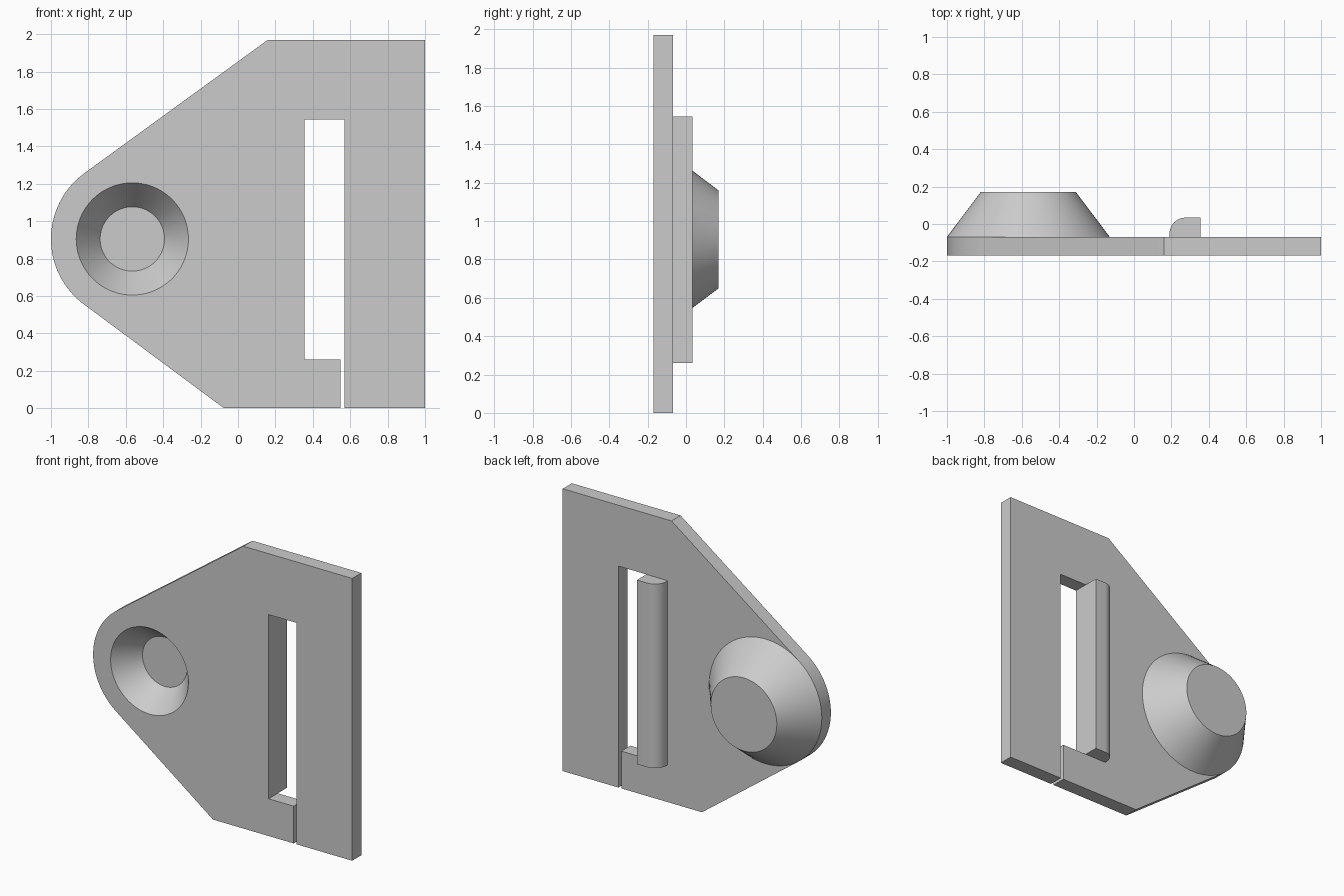
import bpy
import bmesh
from math import sin, cos, pi, atan2, radians
from mathutils import Matrix, Vector

cube = bpy.data.objects.get("Cube")
if cube:
    bpy.data.objects.remove(cube)

grey = bpy.data.materials.new("plain_grey")
grey.use_nodes = True
colour = (0.6, 0.6, 0.6, 1)
grey.diffuse_color = colour
grey.node_tree.nodes["Principled BSDF"].inputs["Base Color"].default_value = colour

# Main dimensions
FRONT, BACK = -0.169, -0.069
TOP = 1.97
CX, CZ = -0.565, 0.905
BOSS_R, RECESS_R = 0.435, 0.3
SLOT_L, SLOT_R, SLOT_LOW, SLOT_HIGH = 0.355, 0.57, 0.26, 1.545
GAP_L = 0.548


def finish(name, bm):
    bmesh.ops.recalc_face_normals(bm, faces=bm.faces)
    mesh = bpy.data.meshes.new(name)
    bm.to_mesh(mesh)
    bm.free()
    mesh.materials.append(grey)
    obj = bpy.data.objects.new(name, mesh)
    bpy.context.collection.objects.link(obj)
    bpy.ops.object.select_all(action='DESELECT')
    obj.select_set(True)
    bpy.context.view_layer.objects.active = obj
    bpy.ops.object.shade_smooth_by_angle(angle=radians(30))
    return obj


def arc(cx, cy, r, start, end, steps):
    angles = [start + (end - start) * i / steps for i in range(steps + 1)]
    return [(cx + r * cos(a), cy + r * sin(a)) for a in angles]


def prism(name, loops, place, direction):
    """Fill closed outlines (the later ones are holes) and extrude them."""
    bm = bmesh.new()
    for loop in loops:
        verts = [bm.verts.new(place(*p)) for p in loop]
        for i, v in enumerate(verts):
            bm.edges.new((verts[i - 1], v))
    bmesh.ops.triangle_fill(bm, edges=bm.edges[:], use_beauty=True)
    out = bmesh.ops.extrude_face_region(bm, geom=bm.faces[:])
    moved = [g for g in out["geom"] if isinstance(g, bmesh.types.BMVert)]
    bmesh.ops.translate(bm, verts=moved, vec=direction)
    return finish(name, bm)


# Plate: rounded nose, sloping edges, and a slot opened below by a narrow gap
tangent = atan2(0.352, -0.255)
outline = arc(CX, CZ, BOSS_R, tangent, 2 * pi - tangent, 32)
outline += [
    (-0.075, 0), (GAP_L, 0), (GAP_L, SLOT_LOW), (SLOT_L, SLOT_LOW),
    (SLOT_L, SLOT_HIGH), (SLOT_R, SLOT_HIGH), (SLOT_R, 0),
    (1, 0), (1, TOP), (0.16, TOP),
]
hole = arc(CX, CZ, RECESS_R, 0, 2 * pi, 96)[:-1]
prism("plate", [outline, hole],
      lambda x, z: (x, FRONT, z), Vector((0, BACK - FRONT, 0)))

# Raised bar beside the slot, with one rounded back edge
bar_l, bar_back, bar_r = 0.19, 0.034, 0.085
bar = [(SLOT_L, BACK), (SLOT_L, bar_back)]
bar += arc(bar_l + bar_r, bar_back - bar_r, bar_r, pi / 2, pi, 12)
bar.append((bar_l, BACK))
prism("slot_bar", [bar],
      lambda x, y: (x, y, SLOT_LOW), Vector((0, 0, SLOT_HIGH - SLOT_LOW)))

# Boss: tapered outside with a tapered recess open at the front
profile = [(0, 0), (0.172, 0), (RECESS_R, FRONT), (RECESS_R, BACK),
           (BOSS_R, BACK), (0.255, 0.17), (0, 0.17)]
bm = bmesh.new()
points = [bm.verts.new((CX + r, y, CZ)) for r, y in profile]
edges = [bm.edges.new(pair) for pair in zip(points, points[1:])]
bmesh.ops.spin(bm, geom=points + edges, cent=(CX, 0, CZ), axis=(0, 1, 0),
               angle=2 * pi, steps=96, use_merge=True)
bmesh.ops.remove_doubles(bm, verts=bm.verts, dist=0.0001)
finish("boss", bm)
